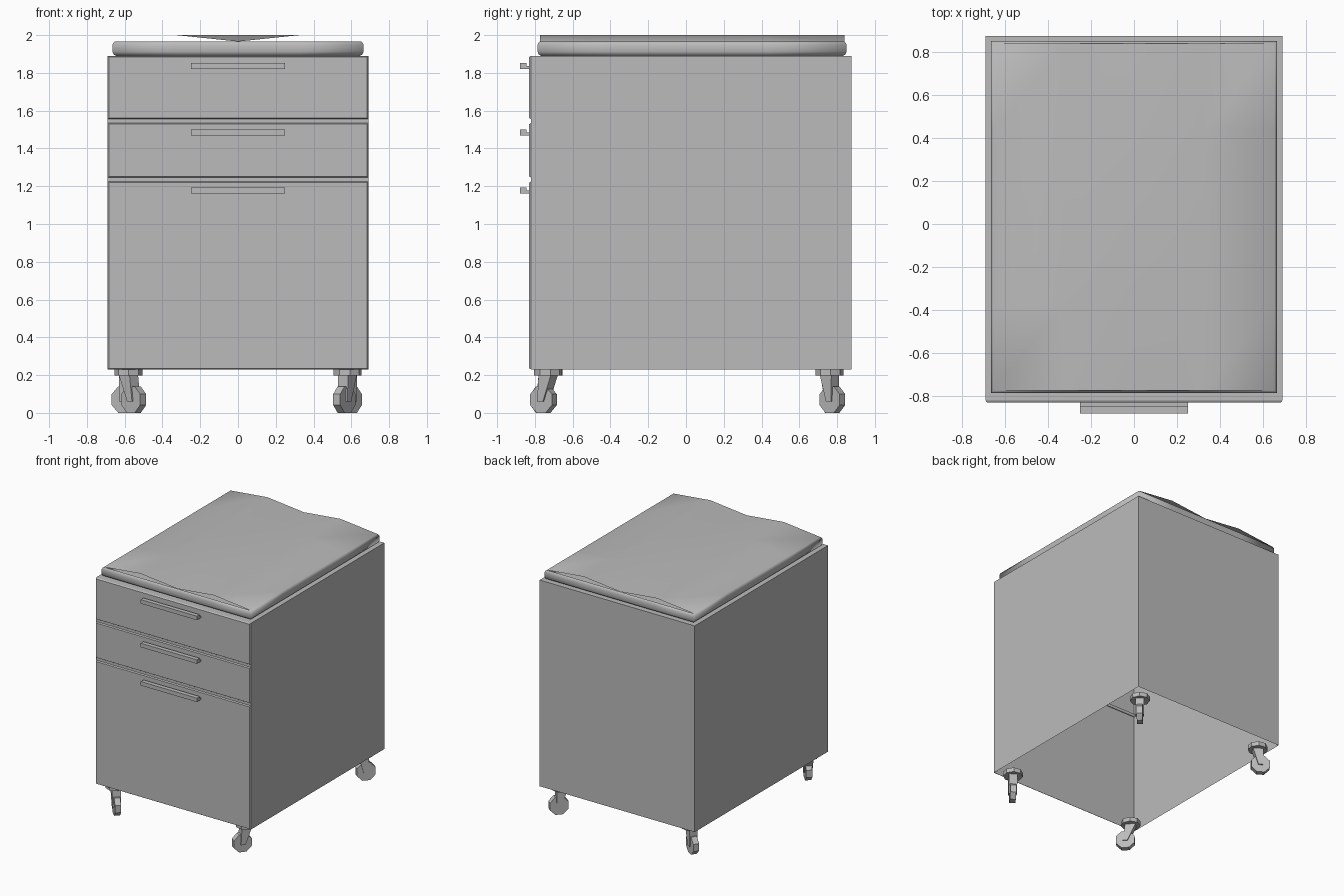
import bpy, bmesh, math
from mathutils import Matrix, Vector

cube = bpy.data.objects.get("Cube")
if cube:
    bpy.data.objects.remove(cube, do_unlink=True)

grey = bpy.data.materials.new("light grey")
grey.use_nodes = True
grey.diffuse_color = (0.5, 0.5, 0.5, 1)
grey.node_tree.nodes["Principled BSDF"].inputs["Base Color"].default_value = (0.5, 0.5, 0.5, 1)


def finish(name, bm, matrix=None):
    if matrix:
        bm.transform(matrix)
    mesh = bpy.data.meshes.new(name)
    bm.to_mesh(mesh)
    bm.free()
    mesh.materials.append(grey)
    obj = bpy.data.objects.new(name, mesh)
    bpy.context.collection.objects.link(obj)
    return obj


def box(lo, hi):
    """Box between two corners."""
    bm = bmesh.new()
    bmesh.ops.create_cube(bm, size=1)
    lo, hi = Vector(lo), Vector(hi)
    for v in bm.verts:
        v.co = Vector([lo[i] + (hi[i] - lo[i]) * (v.co[i] + 0.5) for i in range(3)])
    return bm


def prism(profile, half):
    """Extrude a (y, z) profile along x, symmetric about x = 0."""
    bm = bmesh.new()
    face = bm.faces.new([bm.verts.new((-half, y, z)) for y, z in profile])
    out = bmesh.ops.extrude_face_region(bm, geom=[face])["geom"]
    bmesh.ops.translate(bm, vec=(2 * half, 0, 0),
                        verts=[g for g in out if isinstance(g, bmesh.types.BMVert)])
    bmesh.ops.recalc_face_normals(bm, faces=bm.faces)
    return bm


# Cabinet shell, open underneath and at the front where the drawers close it
W, FRONT, BACK, BASE, TOP = 0.69, -0.82, 0.875, 0.23, 1.89
bm = box((-W, FRONT, BASE), (W, BACK, TOP))
bm.normal_update()
bmesh.ops.delete(bm, geom=[f for f in bm.faces if f.normal.z < -0.5 or f.normal.y < -0.5],
                 context='FACES_ONLY')
finish("cabinet_shell", bm)

# Drawer fronts with chamfered rims, each with an L-shaped pull
drawers = [("top", 1.555, TOP, 1.836), ("middle", 1.245, 1.535, 1.485),
           ("bottom", BASE, 1.225, 1.177)]
for label, z0, z1, grip in drawers:
    bm = box((-W, -0.83, z0), (W, FRONT, z1))
    for v in bm.verts:
        if v.co.y < -0.825:
            v.co.x -= math.copysign(0.007, v.co.x)
            v.co.z += 0.006 if v.co.z < (z0 + z1) / 2 else -0.006
    finish(label + "_drawer_front", bm)
    profile = [(-0.88, -0.016), (-0.825, -0.016), (-0.825, 0), (-0.845, 0),
               (-0.845, 0.016), (-0.88, 0.016)]
    finish(label + "_drawer_handle", prism([(y, grip + z) for y, z in profile], 0.25))

# Recessed strips between the drawers
for label, z in (("upper", 1.545), ("lower", 1.235)):
    finish(label + "_gap_strip", box((-W, -0.818, z - 0.012), (W, -0.812, z + 0.012)))

# Padded seat: rectangular rings stacked from the base to the crown
bm = bmesh.new()
rings = []
for inset, z in ((0.02, TOP), (0.006, 1.898), (0, 1.912), (0, 1.948), (0.005, 1.96), (0.012, 1.966)):
    xs = [(0.665 - inset) * t for t in (-1, -0.5, 0, 0.5, 1)]
    ys = [0.032 + (0.818 - inset) * t for t in (-1, -0.5, 0, 0.5, 1)]
    path = ([(x, ys[0]) for x in xs[:-1]] + [(xs[-1], y) for y in ys[:-1]] +
            [(x, ys[-1]) for x in xs[:0:-1]] + [(xs[0], y) for y in ys[:0:-1]])
    rings.append([bm.verts.new((x, y, z)) for x, y in path])
n = len(rings[0])
for a, b in zip(rings, rings[1:]):
    for i in range(n):
        bm.faces.new((a[i], a[(i + 1) % n], b[(i + 1) % n], b[i]))
bm.faces.new(rings[0][::-1])
grid = {(round(v.co.x, 3), round(v.co.y, 3)): v for v in rings[-1]}


def crown_vert(x, y):
    key = (round(x, 3), round(y, 3))
    if key not in grid:
        grid[key] = bm.verts.new((x, y, 2.0))
    return grid[key]


for i in range(4):
    for j in range(4):
        corners = [(i, j), (i + 1, j), (i + 1, j + 1), (i, j + 1)]
        bm.faces.new([crown_vert(xs[p], ys[q]) for p, q in corners])
bmesh.ops.recalc_face_normals(bm, faces=bm.faces)
for f in bm.faces:
    f.smooth = abs(f.normal.z) < 0.999 or f.calc_center_median().z > 1.95
seat = finish("seat_cushion", bm)

# Swivel casters, each turned its own way: position, swivel angle, trail
casters = [("front_left", 0.58, -0.73, 55, -0.03), ("back_left", 0.58, 0.76, 49, 0.02),
           ("front_right", -0.58, -0.73, -45, 0.04), ("back_right", -0.58, 0.76, -32, -0.02)]
for label, x, y, angle, trail in casters:
    place = Matrix.Translation((x, y, 0)) @ Matrix.Rotation(math.radians(angle - 90), 4, 'Z')

    bm = bmesh.new()
    bmesh.ops.create_cone(bm, cap_ends=True, segments=8, radius1=0.075, radius2=0.075, depth=0.035,
                          matrix=Matrix.Translation((0, 0, 0.2155)))
    finish(label + "_caster_plate", bm, place)

    fork = [(-0.04, 0.2), (0.04, 0.2), (trail + 0.018, 0.06), (trail - 0.018, 0.06)]
    finish(label + "_caster_fork", prism(fork, 0.032), place)

    bm = bmesh.new()
    turn = Matrix.Rotation(math.pi / 2, 4, 'Y') @ Matrix.Rotation(math.pi / 8, 4, 'Z')
    bmesh.ops.create_cone(bm, cap_ends=True, segments=8, radius1=0.076, radius2=0.076, depth=0.045,
                          matrix=Matrix.Translation((0, trail, 0.0702)) @ turn)
    finish(label + "_caster_wheel", bm, place)
